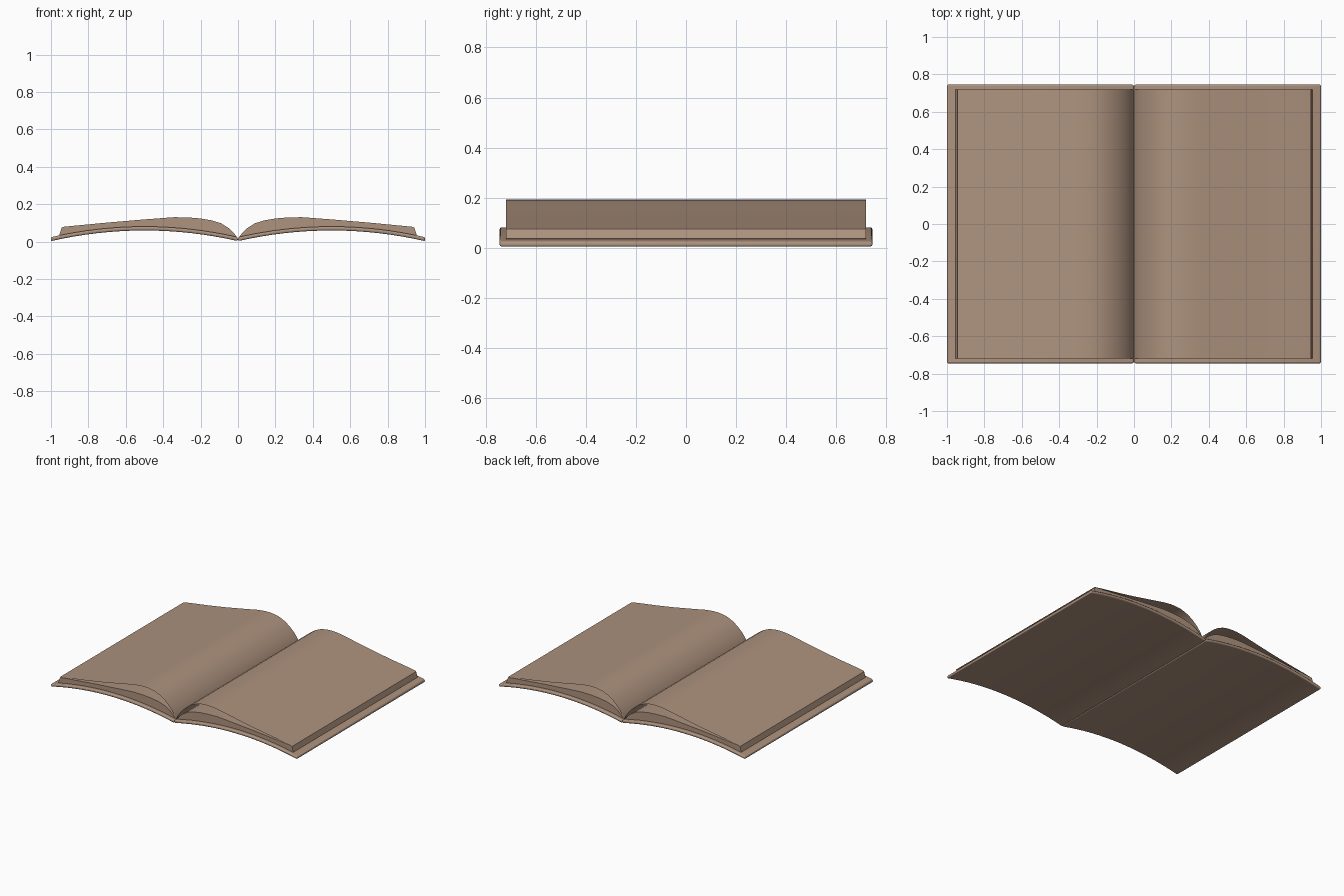
import bpy, bmesh

if "Cube" in bpy.data.objects:
    bpy.data.objects.remove(bpy.data.objects["Cube"])

mat = bpy.data.materials.new("warm tan")
mat.diffuse_color = (0.42, 0.29, 0.21, 1)
mat.use_nodes = True
mat.node_tree.nodes["Principled BSDF"].inputs["Base Color"].default_value = mat.diffuse_color


def arch(x):
    # underside height of the bowed cover
    return 0.003 + 0.057 * (1 - ((x - 0.5) / 0.5) ** 2)


def extrude_profile(name, pts, half_depth, closed=True, bevel=0.0):
    # sweep an (x, z) profile along y, then mirror it to the left half
    bm = bmesh.new()
    a = [bm.verts.new((x, -half_depth, z)) for x, z in pts]
    b = [bm.verts.new((x, half_depth, z)) for x, z in pts]
    n = len(pts)
    for i in range(n if closed else n - 1):
        j = (i + 1) % n
        bm.faces.new((a[i], a[j], b[j], b[i]))
    if closed:
        bm.faces.new(a[::-1])
        bm.faces.new(b)
        bmesh.ops.recalc_face_normals(bm, faces=bm.faces[:])
    me = bpy.data.meshes.new(name)
    bm.to_mesh(me)
    bm.free()
    me.materials.append(mat)
    ob = bpy.data.objects.new(name, me)
    bpy.context.collection.objects.link(ob)
    if bevel:
        m = ob.modifiers.new("rounded edges", 'BEVEL')
        m.width, m.segments = bevel, 3
        m.limit_method, m.angle_limit = 'ANGLE', 0.7
    m = ob.modifiers.new("left half", 'MIRROR')
    m.use_mirror_merge = False
    bpy.ops.object.select_all(action='DESELECT')
    ob.select_set(True)
    bpy.context.view_layer.objects.active = ob
    bpy.ops.object.shade_smooth_by_angle(angle=0.6)
    return ob


# bowed cover boards
N = 16
xs = [0.001 + 0.999 * i / N for i in range(N + 1)]
extrude_profile("cover", [(x, arch(x)) for x in xs]
                + [(x, arch(x) + 0.021) for x in reversed(xs)], 0.745, bevel=0.008)

# page blocks resting on the cover
top = [(0.004, 0.022), (0.025, 0.05), (0.05, 0.073), (0.09, 0.098), (0.14, 0.114),
       (0.2, 0.124), (0.26, 0.129), (0.34, 0.131), (0.5, 0.119), (0.7, 0.102), (0.93, 0.08),
       (0.943, 0.075), (0.955, 0.036)]
base = [(x, arch(x) + 0.018) for x in (0.95, 0.85, 0.75, 0.65, 0.55, 0.45, 0.35, 0.25, 0.15, 0.07, 0.02)]
extrude_profile("page_block", top + base, 0.72)

# loose top page arching above each block
sheet = [(0.002, 0.022), (0.012, 0.045), (0.03, 0.075), (0.055, 0.105), (0.09, 0.137),
         (0.13, 0.163), (0.17, 0.18), (0.21, 0.189), (0.25, 0.192), (0.29, 0.191),
         (0.34, 0.185), (0.45, 0.163), (0.6, 0.134), (0.75, 0.109), (0.88, 0.09), (0.945, 0.079)]
extrude_profile("top_page", sheet, 0.72, closed=False)
